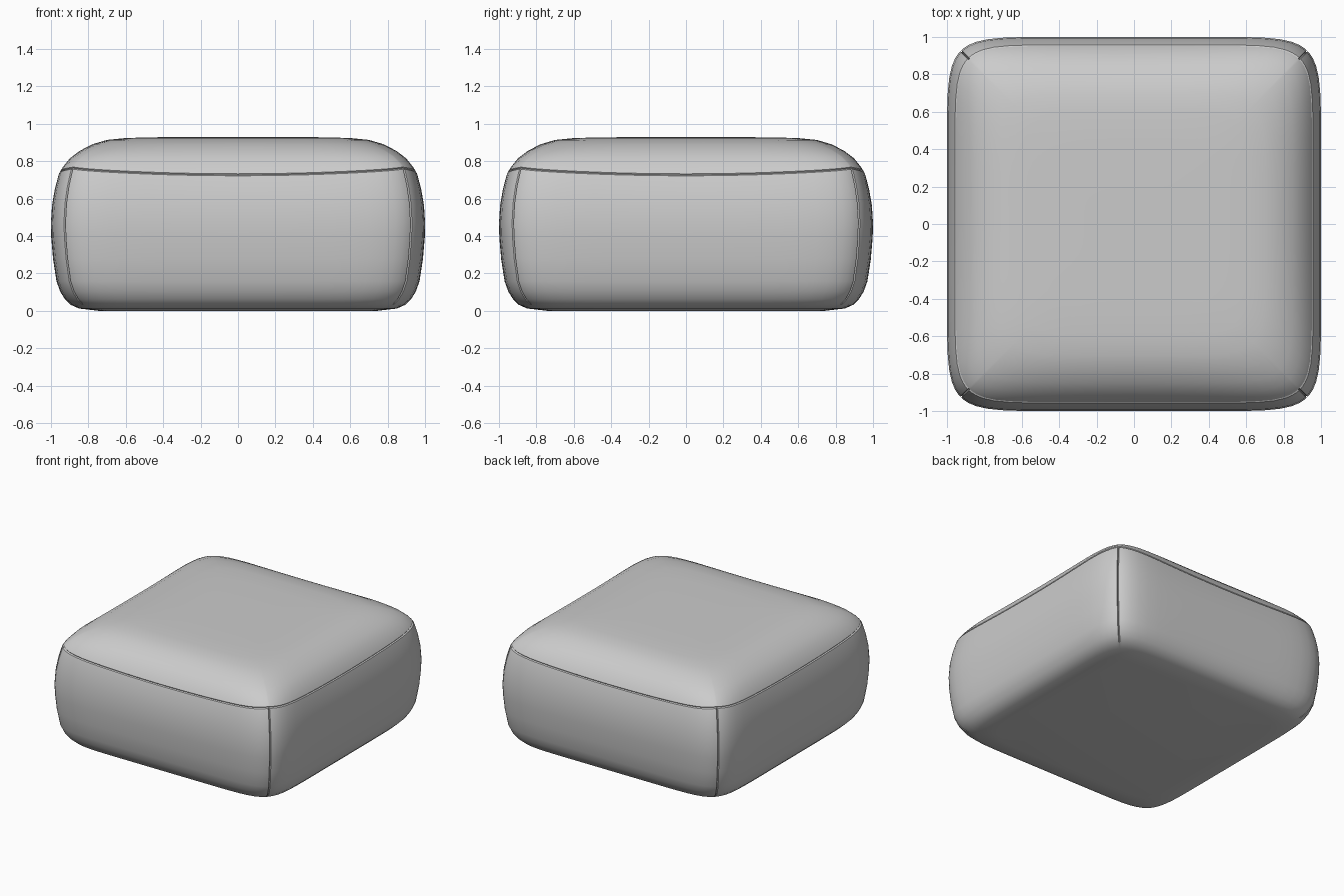
import bpy, bmesh, math

if "Cube" in bpy.data.objects:
    bpy.data.objects.remove(bpy.data.objects["Cube"])

HALF = 12  # segments per half side

# (half width, height, corner squareness, share of the seam dip)
PROFILE = [
    (0.74, 0.002, 9, 0), (0.85, 0.015, 9, 0), (0.895, 0.035, 9, 0), (0.925, 0.065, 9, 0),
    (0.95, 0.105, 9, 0), (0.97, 0.16, 9, 0), (0.988, 0.28, 9, 0.1), (0.998, 0.40, 9, 0.2),
    (1.0, 0.48, 9, 0.3), (0.994, 0.58, 9, 0.5), (0.98, 0.67, 9, 0.8),
    (0.962, 0.745, 9, 1), (0.957, 0.760, 9, 1),
    (0.948, 0.765, 9, 1),                      # piped seam groove
    (0.951, 0.771, 9, 1), (0.938, 0.790, 9, 0.9), (0.90, 0.83, 8.5, 0.55),
    (0.85, 0.863, 8, 0.3), (0.78, 0.895, 7.5, 0.1), (0.70, 0.916, 7, 0),
    (0.60, 0.926, 6, 0), (0.45, 0.93, 5, 0), (0.2, 0.931, 4, 0),
]
SEAM = 13


def outline():
    """Square perimeter, with points gathered near the corners."""
    pts = []
    for k in range(4):
        for i in range(2 * HALF):
            u = math.sin(math.pi / 2 * (i / HALF - 1))
            c, s = [(1, 0), (0, 1), (-1, 0), (0, -1)][k]
            pts.append((c * u + s, s * u - c, u))
    return pts


def build_cushion():
    bm = bmesh.new()
    base = outline()
    rings = []
    for j, (size, z, n, dip) in enumerate(PROFILE):
        ring = []
        for x, y, u in base:
            r = size / (abs(x) ** n + abs(y) ** n) ** (1 / n)
            # stitched vertical seam on each corner
            if abs(u) > 0.9999 and 3 <= j < SEAM:
                r -= 0.008
            ring.append(bm.verts.new((x * r, y * r, z - 0.036 * dip * (1 - u * u))))
        rings.append(ring)
    count = len(base)
    for a, b in zip(rings, rings[1:]):
        for i in range(count):
            k = (i + 1) % count
            bm.faces.new((a[i], a[k], b[k], b[i]))
    # flat underside and crown
    bm.faces.new(list(reversed(rings[0])))
    bm.faces.new(rings[-1])
    bmesh.ops.recalc_face_normals(bm, faces=bm.faces)
    mesh = bpy.data.meshes.new("pouf_cushion")
    bm.to_mesh(mesh)
    bm.free()
    obj = bpy.data.objects.new("pouf_cushion", mesh)
    bpy.context.collection.objects.link(obj)
    # stand exactly on the floor
    low = min(v.co.z for v in mesh.vertices)
    for v in mesh.vertices:
        v.co.z -= low
    return obj


pouf = build_cushion()
bpy.context.view_layer.objects.active = pouf
pouf.select_set(True)
bpy.ops.object.shade_smooth_by_angle(angle=math.radians(32))
